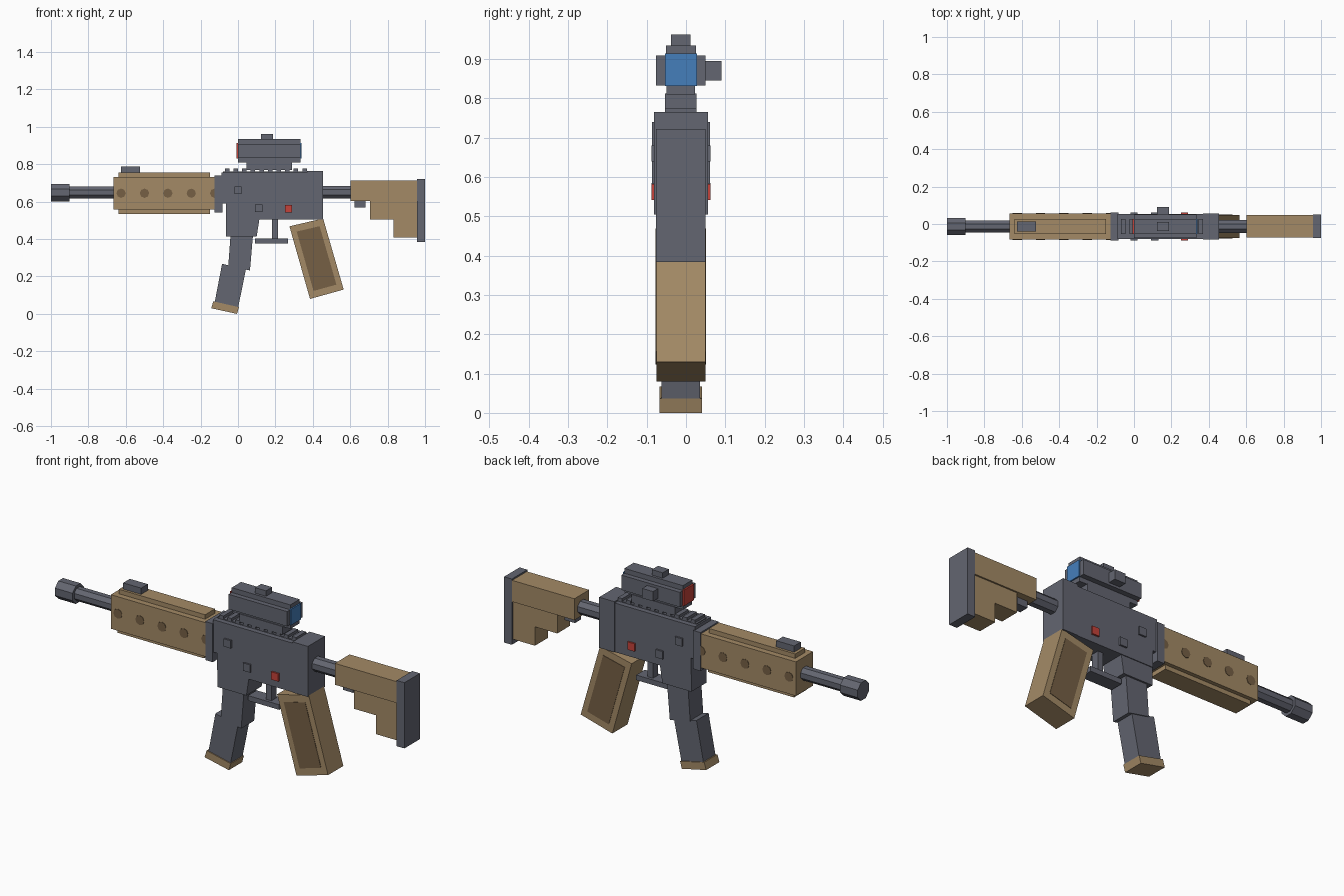
import bpy, bmesh, math
from mathutils import Vector

cube = bpy.data.objects.get("Cube")
if cube:
    bpy.data.objects.remove(cube, do_unlink=True)

MID = -0.013  # depth of the centre plane


def material(name, rgb):
    m = bpy.data.materials.new(name)
    m.use_nodes = True
    m.diffuse_color = (*rgb, 1)
    m.node_tree.nodes["Principled BSDF"].inputs["Base Color"].default_value = (*rgb, 1)
    return m


GRAY = material("gunmetal gray", (0.126, 0.133, 0.165))
TAN = material("tan", (0.37, 0.255, 0.133))
BROWN = material("dark brown", (0.18, 0.117, 0.06))
RED = material("red", (0.56, 0.055, 0.042))
BLUE = material("blue", (0.06, 0.21, 0.5))


def finish(name, bm, mat):
    bmesh.ops.recalc_face_normals(bm, faces=bm.faces)
    mesh = bpy.data.meshes.new(name)
    bm.to_mesh(mesh)
    bm.free()
    mesh.materials.append(mat)
    ob = bpy.data.objects.new(name, mesh)
    bpy.context.collection.objects.link(ob)
    return ob


def prism(name, outline, y0, y1, mat):
    """Side outline (x, z) extruded in depth."""
    bm = bmesh.new()
    face = bm.faces.new([bm.verts.new((x, y0, z)) for x, z in outline])
    new = bmesh.ops.extrude_face_region(bm, geom=[face])["geom"]
    verts = [v for v in new if isinstance(v, bmesh.types.BMVert)]
    bmesh.ops.translate(bm, verts=verts, vec=(0, y1 - y0, 0))
    return finish(name, bm, mat)


def slab(name, outline, half, mat):
    return prism(name, outline, MID - half, MID + half, mat)


def box(name, x0, x1, z0, z1, half, mat):
    return slab(name, [(x0, z0), (x1, z0), (x1, z1), (x0, z1)], half, mat)


def tube(name, x0, x1, z, r, mat):
    """Eight-sided bar along x with flat top and sides."""
    bm = bmesh.new()
    R = r / math.cos(math.pi / 8)
    rings = []
    for x in (x0, x1):
        angles = [math.pi / 8 + i * math.pi / 4 for i in range(8)]
        rings.append([bm.verts.new((x, MID + R * math.cos(a), z + R * math.sin(a))) for a in angles])
        bm.faces.new(rings[-1])
    for i in range(8):
        j = (i + 1) % 8
        bm.faces.new((rings[0][i], rings[0][j], rings[1][j], rings[1][i]))
    return finish(name, bm, mat)


def side_plates(name, outline, surface, thick, mat):
    """Matching raised plates on both sides."""
    for side, s in (("right", -1), ("left", 1)):
        prism(f"{name}_{side}", outline, MID + s * (surface - 0.002), MID + s * (surface + thick), mat)


def rect(x, z, w, h):
    return [(x - w, z - h), (x + w, z - h), (x + w, z + h), (x - w, z + h)]


# Barrel and muzzle
tube("muzzle", -1.0, -0.9, 0.648, 0.046, GRAY)
tube("barrel", -0.91, -0.64, 0.648, 0.032, GRAY)

# Handguard with its strips, dots and front sight
box("handguard", -0.665, -0.11, 0.557, 0.732, 0.07, TAN)
box("handguard_top", -0.64, -0.15, 0.73, 0.755, 0.04, TAN)
box("handguard_bottom", -0.64, -0.15, 0.535, 0.56, 0.05, TAN)
box("front_sight", -0.625, -0.523, 0.75, 0.787, 0.027, GRAY)
for i in range(5):
    dot = [(-0.625 + 0.125 * i + 0.025 * math.cos(k * math.pi / 4),
            0.645 + 0.025 * math.sin(k * math.pi / 4)) for k in range(8)]
    side_plates(f"handguard_dot_{i + 1}", dot, 0.07, 0.002, BROWN)
box("handguard_collar", -0.125, -0.083, 0.542, 0.74, 0.074, GRAY)

# Receiver, magazine well and rear block
slab("receiver", [(-0.088, 0.59), (-0.065, 0.59), (-0.065, 0.505), (0.4, 0.505),
                  (0.4, 0.757), (-0.088, 0.757)], 0.066, GRAY)
slab("magazine_well", [(-0.065, 0.415), (0.1, 0.415), (0.115, 0.51), (-0.065, 0.51)], 0.062, GRAY)
box("rear_block", 0.368, 0.455, 0.505, 0.765, 0.069, GRAY)
for name, x, z, size, mat in (("selector", 0.0, 0.66, 0.02, GRAY),
                              ("catch", 0.11, 0.565, 0.02, GRAY),
                              ("red_button", 0.27, 0.562, 0.02, RED)):
    side_plates(name, rect(x, z, size, size), 0.066, 0.009, mat)

# Top rail
box("rail_base", -0.08, 0.37, 0.75, 0.762, 0.04, GRAY)
for i in range(10):
    x = -0.058 + 0.046 * i
    box(f"rail_tooth_{i + 1}", x - 0.012, x + 0.012, 0.76, 0.776, 0.04, GRAY)

# Optic: stepped body, mount, knobs and lenses
box("optic_mount", 0.045, 0.29, 0.77, 0.812, 0.04, GRAY)
box("optic_underside", 0.0, 0.333, 0.81, 0.84, 0.036, GRAY)
box("optic_body", 0.0, 0.333, 0.833, 0.909, 0.063, GRAY)
box("optic_top", 0.0, 0.333, 0.9, 0.934, 0.038, GRAY)
box("optic_top_knob", 0.124, 0.186, 0.93, 0.962, 0.025, GRAY)
prism("optic_side_knob", rect(0.155, 0.87, 0.031, 0.025), 0.04, 0.09, GRAY)
box("front_lens", -0.008, 0.001, 0.832, 0.914, 0.041, RED)
box("rear_lens", 0.332, 0.34, 0.832, 0.914, 0.041, BLUE)

# Trigger and guard
box("trigger", 0.183, 0.213, 0.39, 0.51, 0.02, GRAY)
box("trigger_guard", 0.09, 0.268, 0.376, 0.402, 0.035, GRAY)

# Magazine in two bent segments with a foot
slab("magazine_upper", [(-0.04, 0.42), (0.08, 0.42), (0.064, 0.232), (-0.052, 0.255)], 0.053, GRAY)
slab("magazine_lower", [(-0.085, 0.268), (0.042, 0.236), (0.0, 0.03), (-0.125, 0.06)], 0.049, GRAY)
slab("magazine_foot", [(-0.132, 0.067), (0.005, 0.036), (-0.005, 0.0), (-0.143, 0.03)], 0.054, TAN)

# Slanted grip with inset-look side panels
grip = [Vector(p) for p in ((0.275, 0.468), (0.455, 0.51), (0.565, 0.13), (0.385, 0.08))]
slab("grip", grip, 0.062, TAN)


def grip_point(u, v):
    return grip[0].lerp(grip[1], u).lerp(grip[3].lerp(grip[2], u), v)


panel = [grip_point(u, v) for u, v in ((0.16, 0.09), (0.84, 0.09), (0.84, 0.91), (0.16, 0.91))]
side_plates("grip_panel", panel, 0.062, 0.002, BROWN)

# Stock
tube("stock_tube", 0.45, 0.62, 0.65, 0.034, GRAY)
box("stock_upper", 0.602, 0.96, 0.604, 0.714, 0.06, TAN)
slab("stock_lower", [(0.705, 0.61), (0.705, 0.505), (0.832, 0.505), (0.832, 0.408),
                     (0.96, 0.408), (0.96, 0.61)], 0.052, TAN)
box("stock_lever", 0.623, 0.682, 0.57, 0.61, 0.025, GRAY)
box("butt_plate", 0.956, 1.0, 0.384, 0.722, 0.063, GRAY)
